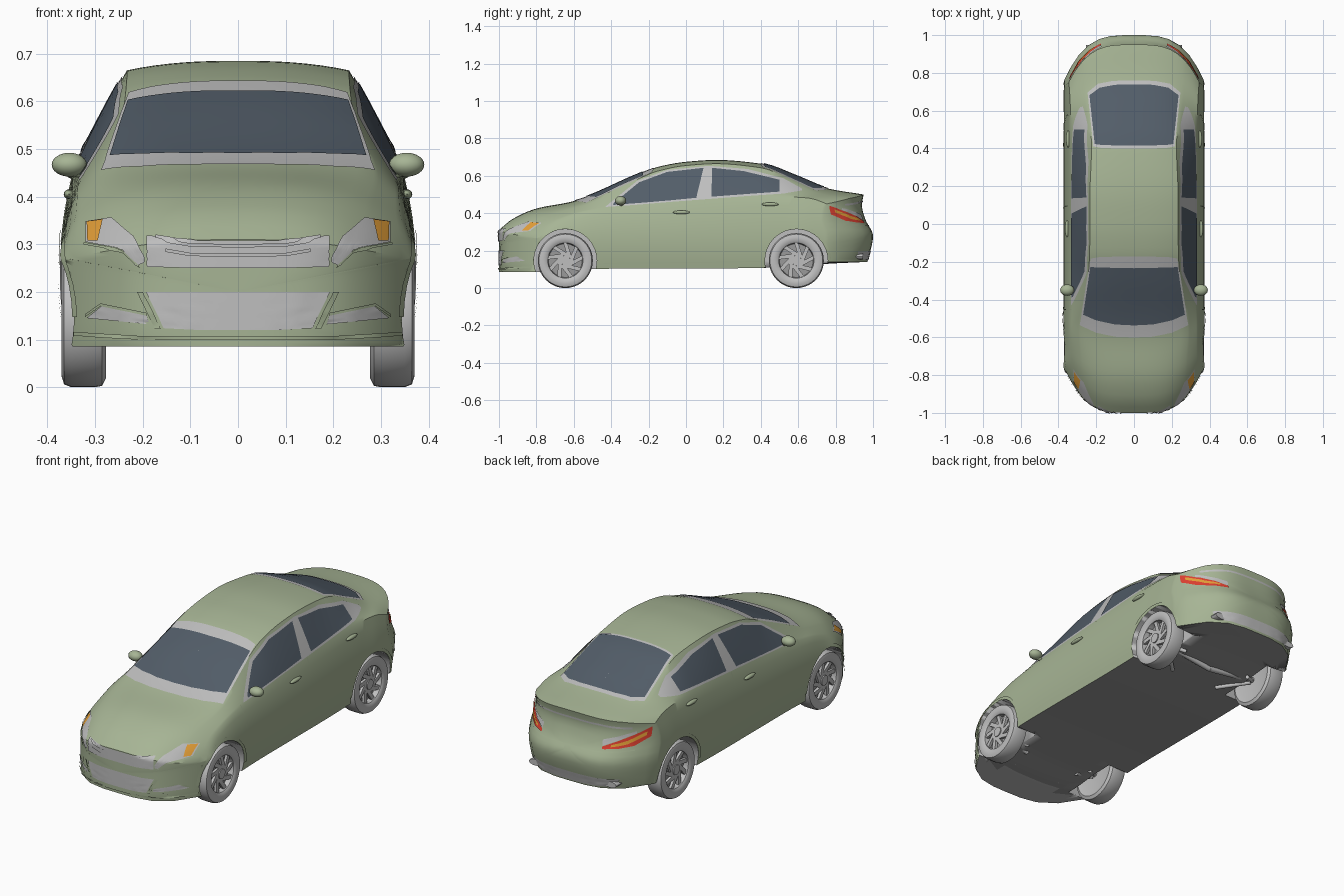
import bpy
import bmesh
import math
from mathutils import Vector, Matrix
from mathutils.bvhtree import BVHTree

cube = bpy.data.objects.get("Cube")
if cube:
    bpy.data.objects.remove(cube, do_unlink=True)


def material(name, red, green, blue):
    mat = bpy.data.materials.new(name)
    mat.use_nodes = True
    colour = (red, green, blue, 1)
    mat.diffuse_color = colour
    mat.node_tree.nodes["Principled BSDF"].inputs["Base Color"].default_value = colour
    return mat


PAINT = material("sage green paint", .385, .46, .3)
TRIM = material("light grey trim", .52, .52, .52)
GLASS = material("blue grey glass", .085, .11, .14)
UNDER = material("mid grey underbody", .32, .32, .32)
RED = material("red lamp", .72, .05, .03)
AMBER = material("amber lamp", .78, .35, .04)


def finish(bm, name, *mats, angle=35):
    mesh = bpy.data.meshes.new(name)
    bm.to_mesh(mesh)
    bm.free()
    for mat in mats:
        mesh.materials.append(mat)
    mesh.shade_smooth()
    mesh.set_sharp_from_angle(angle=math.radians(angle))
    obj = bpy.data.objects.new(name, mesh)
    bpy.context.scene.collection.objects.link(obj)
    return obj


def curve(keys, x):
    """Monotone cubic through rows of (position, values...)."""
    x = min(max(x, keys[0][0]), keys[-1][0])
    i = max(k for k in range(len(keys) - 1) if keys[k][0] <= x)

    def slope(k, c):
        return (keys[k + 1][c] - keys[k][c]) / (keys[k + 1][0] - keys[k][0])

    def tangent(k, c):
        if k == 0:
            return slope(0, c)
        if k == len(keys) - 1:
            return slope(k - 1, c)
        a, b = slope(k - 1, c), slope(k, c)
        return 2 * a * b / (a + b) if a * b > 0 else 0

    span = keys[i + 1][0] - keys[i][0]
    t = (x - keys[i][0]) / span
    ease = t * t * (3 - 2 * t)
    return [keys[i][c] * (1 - ease) + keys[i + 1][c] * ease
            + span * t * (1 - t) * (tangent(i, c) * (1 - t) - tangent(i + 1, c) * t)
            for c in range(1, len(keys[0]))]


# Body stations: y, floor z, side width, shoulder width, shoulder z, top width, top z, top drop
STATIONS = [
    (-1, .085, .375, .36, .27, .25, .31, .02),
    (-.93, .085, .375, .352, .315, .26, .368, .03),
    (-.8, .085, .375, .34, .365, .27, .425, .03),
    (-.6, .1, .374, .337, .41, .285, .465, .02),
    (-.25, .105, .373, .335, .44, .24, .61, .024),
    (-.15, .105, .373, .335, .447, .235, .648, .022),
    (0, .105, .373, .335, .458, .233, .675, .02),
    (.16, .105, .373, .335, .468, .233, .685, .02),
    (.4, .108, .373, .335, .482, .225, .665, .022),
    (.6, .115, .373, .335, .487, .235, .595, .025),
    (.77, .13, .373, .338, .482, .25, .533, .022),
    (1, .14, .366, .345, .45, .26, .5, .02),
]
TAIL = [(.14, -.03), (.28, 0), (.365, -.04), (.445, -.06), (.5, -.05)]


def half_section(u):
    zb, w, ws, zs, wt, zt, drop = curve(STATIONS, u)
    base = .965 * w
    pts = [(base * k / 4, zb) for k in range(4)]
    for k in range(9):
        t = k / 9
        a, b, c = (1 - t) ** 2, 2 * t * (1 - t), t * t
        pts.append((a * base + b * 1.06 * w + c * ws, a * zb + b * .29 + c * zs))
    for k in range(6):
        t = k / 6
        pts.append((ws + (wt - ws) * t + .012 * t * (1 - t), zs + (zt - drop - zs) * t))
    for k in range(9):
        t = 1 - k / 8
        pts.append((wt * t, zt - drop * t ** 2.5))
    return pts


def body_point(u, x, z):
    """Bow the nose and tail in plan, and shape the tail in profile."""
    bow = (abs(x) / .37) ** 3.5
    nose = max(0, (-.35 - u) / .65)
    tail = max(0, (u - .4) / .6)
    profile = curve(TAIL, z)[0] * max(0, (u - .5) / .5) ** 2
    return x, u + .24 * bow * nose - .24 * bow * tail + profile, z


# Lofted body shell, closed by shrinking rings at both ends
shrink = (.92, .8, .65, .5, .35, .2, .06)
rings = [(-1, s) for s in reversed(shrink)]
rings += [(-1 + k / 32, 1) for k in range(65)]
rings += [(1, s) for s in shrink]
bm = bmesh.new()
loops = []
for u, s in rings:
    half = half_section(u)
    full = half + [(-x, z) for x, z in half[-2:0:-1]]
    mid = .2 if u < 0 else .32
    loops.append([bm.verts.new(body_point(u, x * s, mid + (z - mid) * s)) for x, z in full])
for one, two in zip(loops, loops[1:]):
    for k in range(len(one)):
        n = (k + 1) % len(one)
        bm.faces.new((one[k], one[n], two[n], two[k]))
bm.faces.new(loops[0])
bm.faces.new(loops[-1])
bmesh.ops.recalc_face_normals(bm, faces=bm.faces)
SURFACE = BVHTree.FromBMesh(bm)
body = finish(bm, "body_shell", PAINT, UNDER, TRIM, angle=32)

# Wheel arches cut out of the shell
AXLES = (-.645, .59)
WHEEL_Z, ARCH = .147, .168
for side in (-1, 1):
    for y in AXLES:
        bm = bmesh.new()
        place = Matrix.Translation((side * .42, y, WHEEL_Z)) @ Matrix.Rotation(math.pi / 2, 4, 'Y')
        bmesh.ops.create_cone(bm, cap_ends=True, segments=48, radius1=ARCH, radius2=ARCH,
                              depth=.36, matrix=place)
        cutter = finish(bm, "arch_cutter", PAINT)
        cutter.hide_render = True
        cut = body.modifiers.new("arch", 'BOOLEAN')
        cut.operation, cut.solver, cut.object = 'DIFFERENCE', 'EXACT', cutter
bpy.context.view_layer.update()
carved = bpy.data.meshes.new_from_object(body.evaluated_get(bpy.context.evaluated_depsgraph_get()))
body.modifiers.clear()
body.data = carved
for obj in [o for o in bpy.data.objects if o.name.startswith("arch_cutter")]:
    bpy.data.objects.remove(obj, do_unlink=True)
# Underbody is mid grey, wheel wells and front lip underside are light grey
for face in carved.polygons:
    c = face.center
    in_arch = any(math.hypot(c.y - y, c.z - WHEEL_Z) < ARCH + .0005 for y in AXLES)
    floor = face.normal.z < -.9 and c.z < .16
    if floor:
        face.material_index = 1 if c.y > -.82 else 2
    else:
        face.material_index = 2 if in_arch and .2 < abs(c.x) < .36 else 0

# Thin panels laid on the shell, always mirrored left and right
VIEWS = {
    "front": (lambda a, b: (a, -3, b), (0, 1, 0)),
    "rear": (lambda a, b: (a, 3, b), (0, -1, 0)),
    "side": (lambda a, b: (3, a, b), (-1, 0, 0)),
    "top": (lambda a, b: (a, b, 3), (0, 0, -1)),
}


def on_shell(view, a, b, lift):
    origin, ray = VIEWS[view]
    spot, normal, *_ = SURFACE.ray_cast(Vector(origin(a, b)), Vector(ray))
    if spot is None:
        flat = [v if abs(v) < 3 else 0 for v in origin(a, b)]
        spot, normal, *_ = SURFACE.find_nearest(Vector(flat) - Vector(ray) * .8)
    return spot + normal * lift


def panel(name, mat, view, low, high, lift=.004, rows=8, steps=6):
    def resample(line):
        dense = [Vector(p).lerp(Vector(q), k / steps)
                 for p, q in zip(line, line[1:]) for k in range(steps)]
        return dense + [Vector(line[-1])]

    bm = bmesh.new()
    ray = Vector(VIEWS[view][1])
    for side in (1, -1):
        grid = []
        for p, q in zip(resample(low), resample(high)):
            spots = [on_shell(view, *p.lerp(q, r / rows), lift) for r in range(rows + 1)]
            grid.append([bm.verts.new((s.x * side, s.y, s.z)) for s in spots])
        facing = Vector((ray.x * side, ray.y, ray.z))
        for one, two in zip(grid, grid[1:]):
            for r in range(rows):
                face = bm.faces.new((one[r], two[r], two[r + 1], one[r + 1]))
                face.normal_update()
                if face.normal.dot(facing) > 0:
                    face.normal_flip()
    return finish(bm, name, mat)


def seam(name, view, line, width=(.006, 0), lift=.002, mat=PAINT):
    shifted = [(a + width[0], b + width[1]) for a, b in line]
    panel(name, mat, view, line, shifted, lift, rows=1)


# Windscreen, rear window and side windows, each on a grey surround
panel("windscreen_surround", TRIM, "top", [(0, -.6), (.1, -.596), (.2, -.575), (.286, -.535)],
      [(0, -.172), (.1, -.172), (.18, -.174), (.229, -.182)], .003)
panel("windscreen", GLASS, "top", [(0, -.535), (.1, -.53), (.2, -.508), (.268, -.478)],
      [(0, -.232), (.1, -.23), (.18, -.228), (.23, -.226)], .006)
panel("rear_window_surround", TRIM, "top", [(0, .4), (.1, .4), (.17, .402), (.215, .41)],
      [(0, .76), (.11, .757), (.19, .742), (.245, .695)], .003)
panel("rear_window", GLASS, "top", [(0, .415), (.1, .415), (.17, .417), (.207, .422)],
      [(0, .738), (.1, .735), (.18, .72), (.234, .68)], .006)
panel("side_window_surround", TRIM, "side",
      [(-.43, .432), (-.26, .444), (-.1, .458), (.12, .475), (.33, .491), (.52, .503), (.62, .52)],
      [(-.42, .442), (-.26, .572), (-.1, .63), (.12, .652), (.33, .635), (.52, .585), (.62, .53)],
      .003)
panel("front_side_window", GLASS, "side", [(-.39, .441), (-.24, .453), (-.08, .467), (.055, .48)],
      [(-.385, .452), (-.25, .562), (-.1, .618), (.094, .64)], .006)
panel("rear_side_window", GLASS, "side", [(.136, .486), (.31, .499), (.5, .512)],
      [(.14, .64), (.31, .622), (.5, .575)], .006)

# Front lamps, grilles and fog recesses
panel("headlamp", TRIM, "front", [(.195, .262), (.212, .254), (.24, .288), (.317, .303)],
      [(.195, .275), (.218, .315), (.264, .354), (.317, .346)], .004)
panel("front_indicator", AMBER, "front", [(.29, .304), (.311, .304)],
      [(.28, .348), (.313, .344)], .007)
seam("headlamp_lower_edge", "front", [(.205, .25), (.24, .282), (.32, .297)], (0, .005), .005)
panel("upper_grille", TRIM, "front", [(0, .25), (.1, .25), (.19, .253)],
      [(0, .308), (.1, .308), (.19, .316)], .004)
seam("grille_upper_bar", "front", [(0, .293), (.1, .295), (.17, .307)], (0, .007), .009, TRIM)
seam("grille_lower_bar", "front", [(0, .274), (.1, .275), (.15, .284)], (0, .007), .009, TRIM)
panel("lower_grille", TRIM, "front", [(0, .12), (.08, .12), (.155, .124)],
      [(0, .2), (.1, .2), (.192, .2)], .003)
seam("lower_grille_edge", "front", [(.16, .122), (.197, .2)], (.012, 0), .006)
panel("fog_recess", TRIM, "front", [(.185, .132), (.315, .145)], [(.19, .15), (.285, .17)], .003)
seam("fog_recess_edge", "front", [(.19, .15), (.285, .17), (.317, .147)], (0, .006), .005)
seam("front_lip_line", "front", [(0, .1), (.2, .1), (.34, .108)], (0, .008), .006)

# Tail lamps, boot seam and lower rear insert
panel("tail_lamp", RED, "rear", [(.175, .345), (.24, .349), (.295, .358), (.338, .392)],
      [(.175, .358), (.24, .388), (.295, .414), (.338, .44)], .004)
panel("tail_lamp_stripe", AMBER, "rear", [(.21, .356), (.27, .368), (.325, .402)],
      [(.21, .366), (.27, .386), (.325, .42)], .007)
panel("reversing_lamp", TRIM, "rear", [(.175, .36), (.24, .39), (.295, .416)],
      [(.17, .39), (.24, .41), (.295, .428)], .004)
seam("boot_lip_edge", "rear", [(0, .458), (.15, .456), (.28, .44)], (0, .01), .003, TRIM)
seam("boot_lower_seam", "rear", [(0, .33), (.15, .33), (.3, .335)], (0, .005))
panel("rear_bumper_insert", TRIM, "rear", [(0, .15), (.12, .15), (.23, .155)],
      [(0, .2), (.12, .2), (.255, .195)], .003)

# Door seams
seam("front_door_seam", "side", [(-.455, .43), (-.455, .3), (-.44, .13)])
seam("middle_door_seam", "side", [(.098, .47), (.085, .3), (.075, .13)])
seam("rear_door_seam", "side", [(.57, .48), (.575, .42), (.52, .335)])
seam("sill_seam", "side", [(-.44, .13), (.1, .135), (.4, .14)], (0, .005))


# Raised lips around the wheel arches
def arc(y, radius):
    angles = [math.pi * k / 16 for k in range(17)]
    return [(y + radius * math.cos(a), WHEEL_Z + radius * math.sin(a)) for a in angles]


for y, end in zip(AXLES, ("front", "rear")):
    panel(end + "_arch_lips", PAINT, "side", arc(y, ARCH), arc(y, ARCH + .016),
          .004, rows=2, steps=2)


def shape(bm, kind, place, size):
    matrix = place @ Matrix.Diagonal((*size, 1))
    if kind == "box":
        return bmesh.ops.create_cube(bm, size=1, matrix=matrix)
    if kind == "ball":
        return bmesh.ops.create_uvsphere(bm, u_segments=20, v_segments=12, radius=1, matrix=matrix)
    return bmesh.ops.create_cone(bm, cap_ends=True, segments=16, radius1=1, radius2=1,
                                 depth=1, matrix=matrix)


def rod(bm, start, end, radius):
    start, end = Vector(start), Vector(end)
    aim = (end - start).to_track_quat('Z', 'Y').to_matrix().to_4x4()
    shape(bm, "rod", Matrix.Translation((start + end) / 2) @ aim,
          (radius, radius, (end - start).length))


# Mirrors, handles, exhausts, suspension and wheels for each side
TYRE = [(.285, 0), (.285, .1), (.277, .128), (.285, .144), (.3, .147), (.35, .147),
        (.365, .141), (.37, .125), (.367, .102), (.361, .094), (.335, .09), (.335, 0)]
SIDES, SPOKES = 40, 9
for side, label in ((1, "left"), (-1, "right")):
    bm = bmesh.new()
    shape(bm, "ball", Matrix.Translation((side * .354, -.35, .467)), (.037, .03, .025))
    rod(bm, (side * .31, -.34, .445), (side * .35, -.35, .456), .012)
    finish(bm, label + "_door_mirror", PAINT)

    bm = bmesh.new()
    for y, z in ((-.025, .405), (.45, .448)):
        spot = on_shell("side", y, z, .004)
        shape(bm, "ball", Matrix.Translation((side * spot.x, y, z)), (.011, .045, .01))
    finish(bm, label + "_door_handles", PAINT)

    bm = bmesh.new()
    spot = on_shell("rear", .22, .168, 0)
    place = Matrix.Translation((side * .22, spot.y - .015, .168)) @ Matrix.Rotation(math.pi / 2, 4, 'X')
    shape(bm, "rod", place, (.035, .016, .05))
    finish(bm, label + "_exhaust", TRIM)

    bm = bmesh.new()
    for y in AXLES:
        rod(bm, (0 if y > 0 else side * .16, y, .1), (side * .29, y, .14), .014)
        rod(bm, (side * .14, y - .12, .095), (side * .27, y, .12), .01)
        rod(bm, (side * .2, y + .06, .1), (side * .27, y + .01, .13), .01)
    finish(bm, label + "_suspension", TRIM)

    for y, end in zip(AXLES, ("front", "rear")):
        bm = bmesh.new()
        turned = [[bm.verts.new((x, r * math.cos(a), r * math.sin(a))) for x, r in TYRE]
                  for a in (math.tau * k / SIDES for k in range(SIDES))]
        for k, one in enumerate(turned):
            two = turned[(k + 1) % SIDES]
            for j in range(len(TYRE) - 1):
                face = bm.faces.new((one[j], one[j + 1], two[j + 1], two[j]))
                face.material_index = int(j == len(TYRE) - 2)
        bmesh.ops.remove_doubles(bm, verts=bm.verts, dist=.0001)
        for k in range(SPOKES):
            swirl = Matrix.Rotation(math.tau * k / SPOKES, 4, 'X')
            lean = Matrix.Translation((.348, .012, .055)) @ Matrix.Rotation(.3, 4, 'X')
            shape(bm, "box", swirl @ lean, (.014, .021, .085))
        rod(bm, (.335, 0, 0), (.36, 0, 0), .026)
        bmesh.ops.transform(bm, matrix=Matrix.Translation((0, y, WHEEL_Z))
                            @ Matrix.Diagonal((side, 1, 1, 1)), verts=bm.verts)
        bmesh.ops.recalc_face_normals(bm, faces=bm.faces)
        finish(bm, f"{end}_{label}_wheel", TRIM, UNDER)
